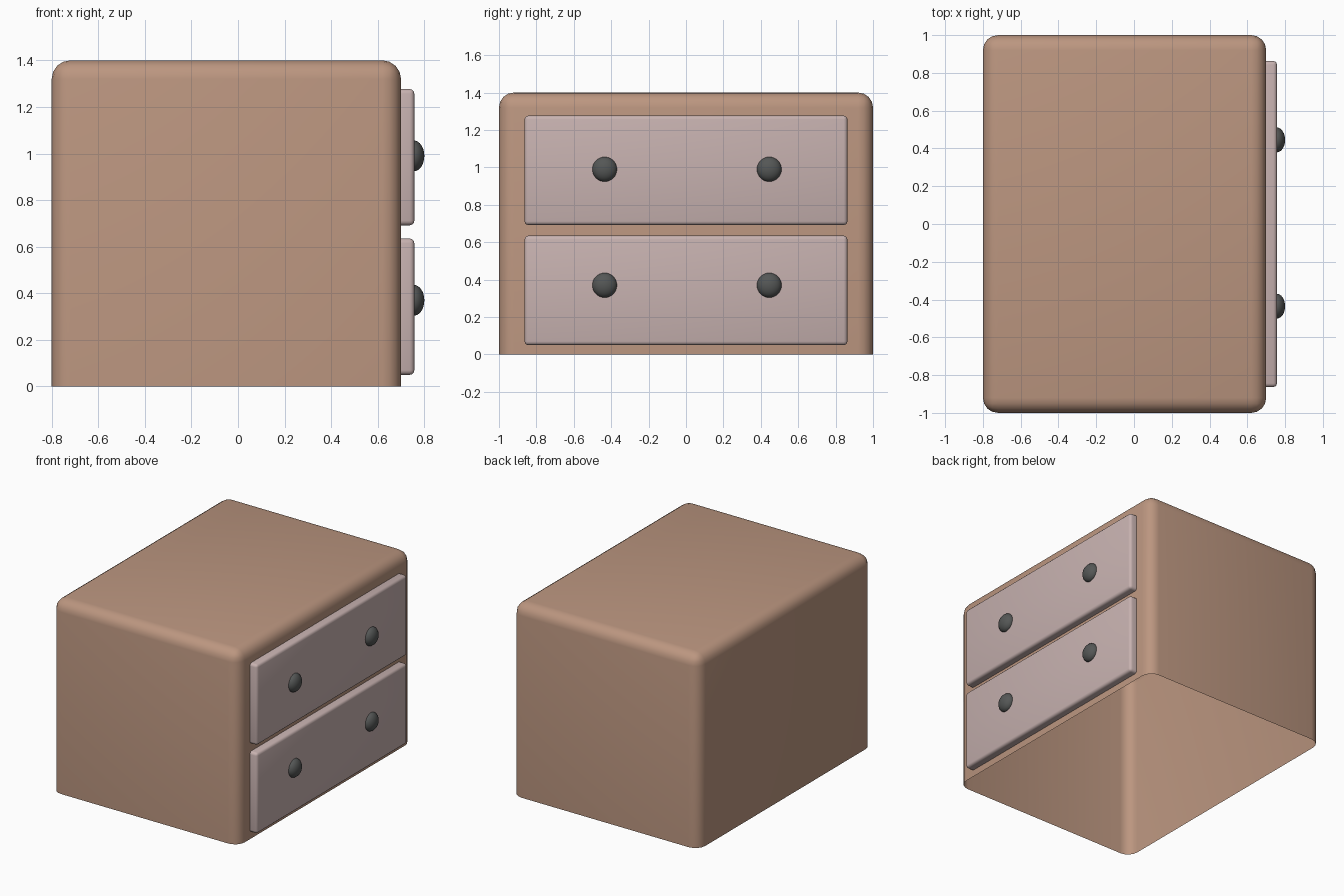
import bpy, bmesh
from mathutils import Matrix, Vector

if "Cube" in bpy.data.objects:
    bpy.data.objects.remove(bpy.data.objects["Cube"])


def material(name, rgb):
    m = bpy.data.materials.new(name)
    m.diffuse_color = (*rgb, 1)
    m.use_nodes = True
    m.node_tree.nodes["Principled BSDF"].inputs["Base Color"].default_value = m.diffuse_color
    return m


WOOD = material("tan wood", (0.50, 0.305, 0.215))
FRONT = material("pale pink panel", (0.575, 0.445, 0.435))
METAL = material("dark grey knob", (0.09, 0.095, 0.093))


def finish(bm, name, mat):
    bmesh.ops.recalc_face_normals(bm, faces=bm.faces)
    me = bpy.data.meshes.new(name)
    bm.to_mesh(me)
    bm.free()
    me.materials.append(mat)
    ob = bpy.data.objects.new(name, me)
    bpy.context.collection.objects.link(ob)
    bpy.ops.object.select_all(action='DESELECT')
    ob.select_set(True)
    bpy.context.view_layer.objects.active = ob
    bpy.ops.object.shade_smooth_by_angle(angle=0.7)
    return ob


def rounded_box(name, lo, hi, radius, segments, mat, skip_axis):
    """Box with rounded edges; the lowest face on skip_axis stays sharp and open."""
    lo, hi = Vector(lo), Vector(hi)
    bm = bmesh.new()
    bmesh.ops.create_cube(bm, size=1)
    for v in bm.verts:
        v.co = Vector((lo[i] + (v.co[i] + 0.5) * (hi[i] - lo[i]) for i in range(3)))
    edges = [e for e in bm.edges
             if any(v.co[skip_axis] > lo[skip_axis] + 1e-4 for v in e.verts)]
    bmesh.ops.bevel(bm, geom=edges, offset=radius, segments=segments,
                    profile=0.5, affect='EDGES')
    bmesh.ops.recalc_face_normals(bm, faces=bm.faces)
    base = [f for f in bm.faces
            if all(abs(v.co[skip_axis] - lo[skip_axis]) < 1e-4 for v in f.verts)]
    bmesh.ops.delete(bm, geom=base, context='FACES_ONLY')
    return finish(bm, name, mat)


# cabinet shell, open underneath
rounded_box("cabinet_body", (-0.8, -1, 0), (0.7, 1, 1.4), 0.08, 4, WOOD, 2)

# two drawer fronts, each with two flattened round knobs
for name, z0, z1, knob_z in (("lower", 0.05, 0.635, 0.37), ("upper", 0.692, 1.277, 0.99)):
    rounded_box(name + "_drawer", (0.7, -0.863, z0), (0.757, 0.863, z1), 0.02, 3, FRONT, 0)
    for side, y in (("left", -0.435), ("right", 0.445)):
        bm = bmesh.new()
        bmesh.ops.create_uvsphere(
            bm, u_segments=32, v_segments=16, radius=1,
            matrix=Matrix.Translation((0.755, y, knob_z)) @ Matrix.Diagonal((0.045, 0.066, 0.066, 1)))
        finish(bm, f"{name}_{side}_knob", METAL)
